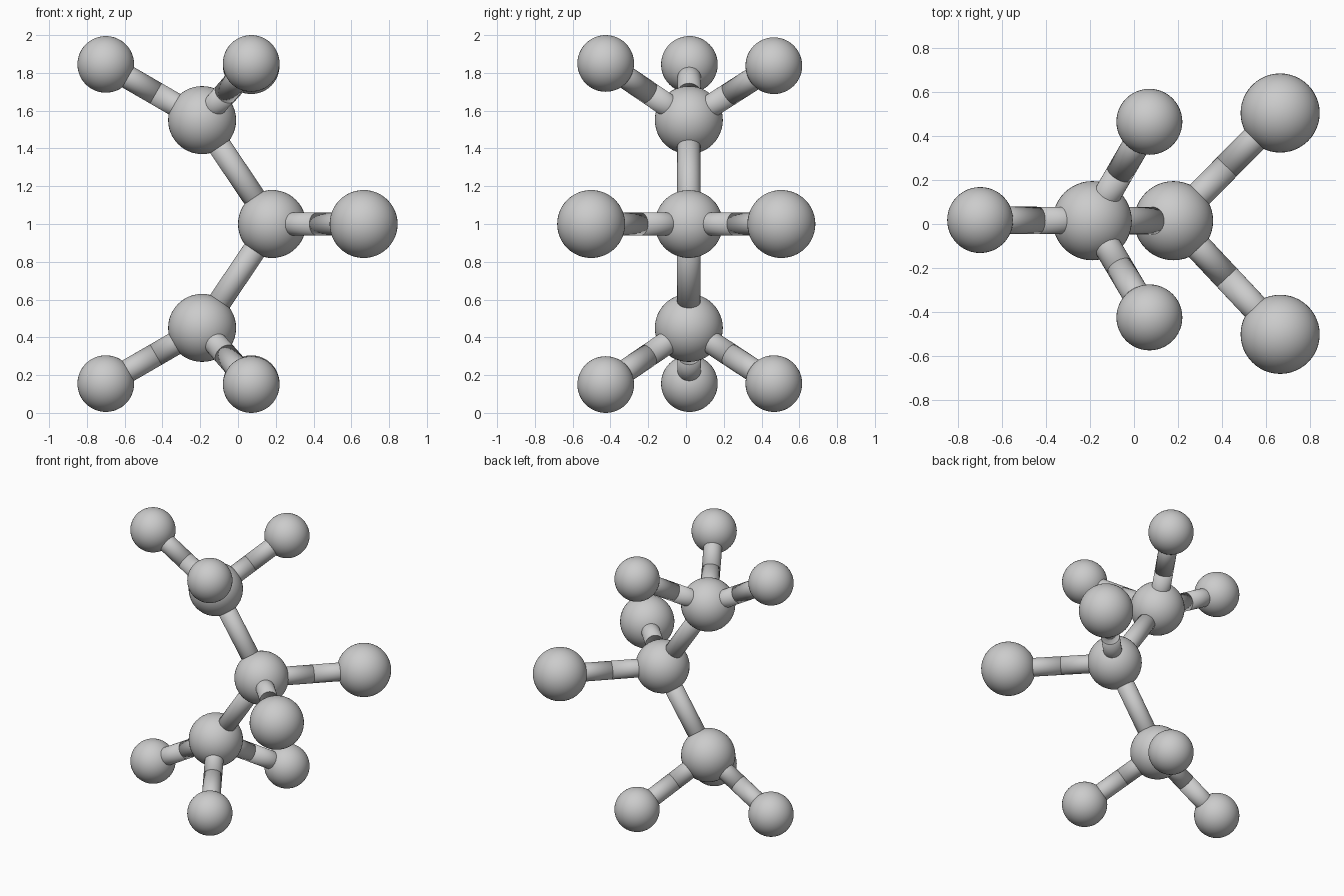
import bpy
from mathutils import Vector

cube = bpy.data.objects.get("Cube")
if cube:
    bpy.data.objects.remove(cube)

grey = bpy.data.materials.new("light_grey")
grey.use_nodes = True
colour = (0.6, 0.6, 0.6, 1)
grey.diffuse_color = colour
grey.node_tree.nodes["Principled BSDF"].inputs["Base Color"].default_value = colour


def finish(name):
    obj = bpy.context.object
    obj.name = name
    obj.data.materials.append(grey)
    bpy.ops.object.shade_smooth()
    return obj


def ball(name, centre, radius):
    bpy.ops.mesh.primitive_uv_sphere_add(segments=48, ring_count=24, radius=radius, location=centre)
    finish(name)


def rod(name, start, end, radius=0.062):
    axis = end - start
    bpy.ops.mesh.primitive_cylinder_add(vertices=32, radius=radius, depth=axis.length,
                                        location=(start + end) / 2,
                                        rotation=axis.to_track_quat("Z", "Y").to_euler())
    finish(name)


def branch(name, hub, tip, radius, split):
    # Two rods meet at a seam between the hub and the outer ball
    seam = hub.lerp(tip, split)
    ball(name + "_ball", tip, radius)
    rod(name + "_inner_rod", hub, seam)
    rod(name + "_outer_rod", seam, tip)


# Central chain
lower = Vector((-0.19, 0.015, 0.45))
middle = Vector((0.18, 0.015, 1.0))
upper = Vector((-0.19, 0.015, 1.55))
for name, hub in (("lower", lower), ("middle", middle), ("upper", upper)):
    ball(name + "_hub", hub, 0.18)
rod("lower_link", lower, middle)
rod("upper_link", middle, upper)

# Three small balls on each end hub
for name, hub, heights in (("lower", lower, (0.155, 0.15, 0.155)),
                           ("upper", upper, (1.845, 1.85, 1.838))):
    spots = (("side", -0.70, 0.018), ("front", 0.07, -0.425), ("back", 0.07, 0.465))
    for (side, x, y), z in zip(spots, heights):
        branch(name + "_" + side, hub, Vector((x, y, z)), 0.15, 0.48)

# Two large balls on the middle hub
for side, y in (("front", -0.502), ("back", 0.505)):
    branch("middle_" + side, middle, Vector((0.665, y, 1.0)), 0.18, 0.5)
